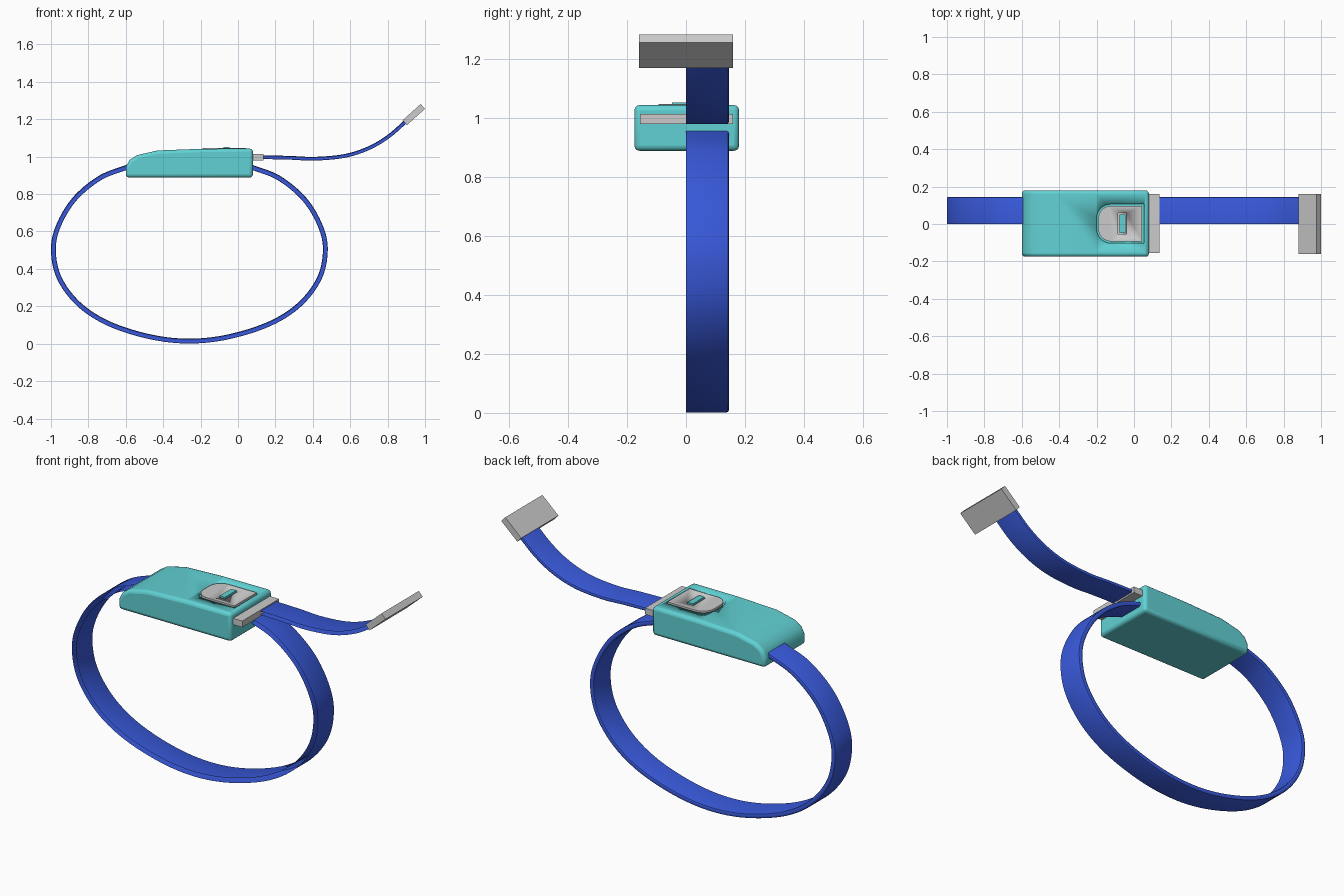
import bpy, bmesh, math
from mathutils import Vector, Matrix

cube = bpy.data.objects.get("Cube")
if cube:
    bpy.data.objects.remove(cube, do_unlink=True)


def material(name, rgb):
    m = bpy.data.materials.new(name)
    m.use_nodes = True
    m.diffuse_color = (*rgb, 1)
    m.node_tree.nodes["Principled BSDF"].inputs["Base Color"].default_value = (*rgb, 1)
    return m


teal = material("teal plastic", (0.12, 0.64, 0.66))
blue = material("blue webbing", (0.04, 0.10, 0.70))
grey = material("light grey metal", (0.60, 0.60, 0.60))


def finish(bm, name, mat, angle=35):
    bmesh.ops.recalc_face_normals(bm, faces=bm.faces)
    me = bpy.data.meshes.new(name)
    bm.to_mesh(me)
    bm.free()
    ob = bpy.data.objects.new(name, me)
    bpy.context.collection.objects.link(ob)
    me.materials.append(mat)
    bpy.ops.object.select_all(action='DESELECT')
    ob.select_set(True)
    bpy.context.view_layer.objects.active = ob
    bpy.ops.object.shade_smooth_by_angle(angle=math.radians(angle))
    return ob


def prism(name, mat, points, direction):
    """Extrude a closed outline of 3D points along a direction."""
    bm = bmesh.new()
    face = bm.faces.new([bm.verts.new(p) for p in points])
    out = bmesh.ops.extrude_face_region(bm, geom=[face])
    verts = [g for g in out["geom"] if isinstance(g, bmesh.types.BMVert)]
    bmesh.ops.translate(bm, verts=verts, vec=direction)
    return finish(bm, name, mat)


def box(name, mat, center, size, tilt=0):
    bm = bmesh.new()
    bmesh.ops.create_cube(bm, size=1, matrix=Matrix.Translation(center)
                          @ Matrix.Rotation(-tilt, 4, 'Y')
                          @ Matrix.Diagonal((*size, 1)))
    return finish(bm, name, mat)


def bevel(ob, width, segments):
    mod = ob.modifiers.new("Rounded edges", 'BEVEL')
    mod.width, mod.segments, mod.limit_method = width, segments, 'ANGLE'
    mod.angle_limit = math.radians(40)


def cut(ob, cutter):
    mod = ob.modifiers.new("Recess", 'BOOLEAN')
    mod.operation, mod.object, mod.solver = 'DIFFERENCE', cutter, 'EXACT'
    cutter.hide_render = True
    cutter.hide_viewport = True


def spline(points, steps=8):
    """Smooth curve through 2D points."""
    p = [Vector(q) for q in points]
    p = [2 * p[0] - p[1]] + p + [2 * p[-1] - p[-2]]
    out = []
    for a, b, c, d in zip(p, p[1:], p[2:], p[3:]):
        for i in range(steps):
            t = i / steps
            out.append(0.5 * (2 * b + (c - a) * t + (2 * a - 5 * b + 4 * c - d) * t ** 2
                              + (3 * b - a - 3 * c + d) * t ** 3))
    return out + [p[-2]]


def strap(name, path, thick, width=0.145, r=0.008):
    """Sweep a hollow flat sleeve, open at the front edge, along an x-z path."""
    h = thick / 2
    section = [(0, h), (width - r, h), (width - r * 0.3, h - r * 0.3), (width, h - r),
               (width, r - h), (width - r * 0.3, r * 0.3 - h), (width - r, -h), (0, -h)]
    bm = bmesh.new()
    rings = []
    for i, p in enumerate(path):
        t = (path[min(i + 1, len(path) - 1)] - path[max(i - 1, 0)]).normalized()
        rings.append([bm.verts.new((p.x - t.y * o, y, p.y + t.x * o)) for y, o in section])
    for a, b in zip(rings, rings[1:]):
        for j in range(len(section) - 1):
            bm.faces.new((a[j], a[j + 1], b[j + 1], b[j]))
    return finish(bm, name, blue)


# Wrist loop, symmetric about its own middle
MID = -0.26
half = [(-0.55, 0.958), (-0.60, 0.941), (-0.74, 0.885), (-0.875, 0.772), (-0.96, 0.63),
        (-0.987, 0.50), (-0.955, 0.35), (-0.85, 0.21), (-0.69, 0.107), (-0.47, 0.037)]
loop = half + [(MID, 0.014)] + [(2 * MID - x, z) for x, z in reversed(half)]
strap("loop_strap", spline(loop), 0.026)

# Loose tail
tail = [(0.10, 0.998), (0.275, 0.994), (0.41, 0.989), (0.57, 1.004),
        (0.70, 1.046), (0.81, 1.112), (0.915, 1.205)]
strap("tail_strap", spline(tail), 0.02)

# Buckle body: side profile extruded across the width
profile = [(-0.60, 0.888), (0.08, 0.888), (0.08, 1.043), (-0.20, 1.042), (-0.43, 1.033),
           (-0.54, 1.008), (-0.58, 0.982), (-0.60, 0.945)]
body = prism("buckle_body", teal, [(x, -0.175, z) for x, z in profile], (0, 0.355, 0))
bevel(body, 0.018, 3)


def d_outline(x0, x1, half_width, r, z, cy=0.002):
    """Plate outline, square at +x and rounded at -x."""
    pts = [(x1, cy - half_width, z), (x1, cy + half_width, z)]
    for sign in (1, -1):
        arc = [math.pi / 2 * i / 8 for i in range(9)]
        for a in (arc if sign > 0 else reversed(arc)):
            pts.append((x0 + r - r * math.sin(a),
                        cy + sign * (half_width - r + r * math.cos(a)), z))
    return pts


# Release button in a shallow recess, with a small window
recess = prism("button_recess_cutter", teal, d_outline(-0.20, 0.053, 0.104, 0.075, 1.022), (0, 0, 0.08))
cut(body, recess)
button = prism("release_button", grey, d_outline(-0.191, 0.044, 0.095, 0.068, 1.015), (0, 0, 0.032))
slot = box("window_cutter", grey, (-0.062, 0.002, 1.05), (0.046, 0.112, 0.04))
cut(button, slot)
box("button_window", teal, (-0.062, 0.002, 1.035), (0.032, 0.098, 0.034))

# Metal tongue plugged into the body, and the end fitting on the tail
box("tongue", grey, (0.095, 0.002, 0.996), (0.08, 0.316, 0.034))
box("end_fitting", grey, (0.94, 0.0, 1.225), (0.13, 0.32, 0.035), math.radians(42))
